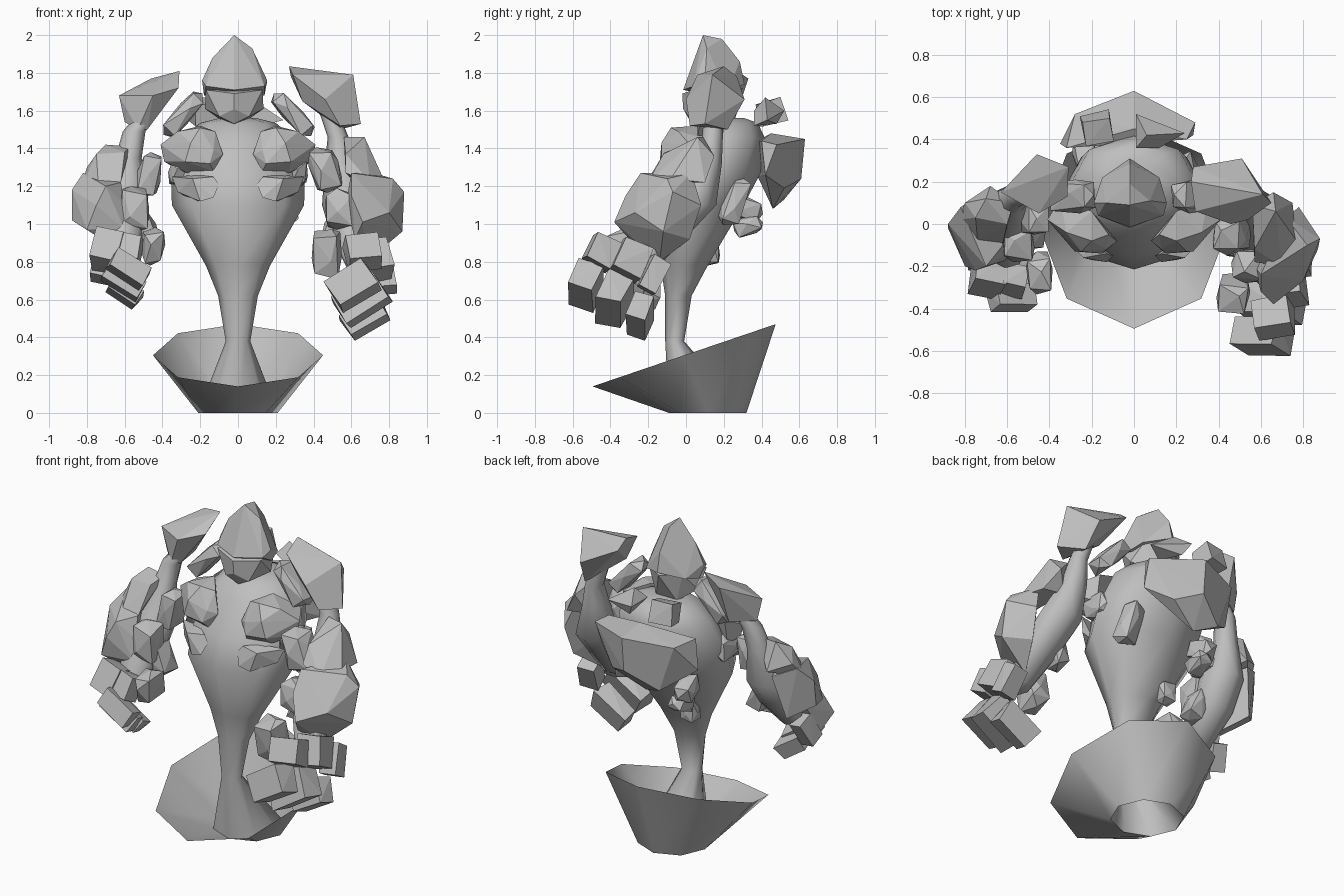
import bpy, bmesh, math, random
from mathutils import Vector, Euler

stone = bpy.data.materials.new("grey_stone")
stone.diffuse_color = (0.52, 0.52, 0.52, 1)


def finish(name, bm, smooth=False):
    me = bpy.data.meshes.new(name)
    bm.to_mesh(me)
    bm.free()
    me.materials.append(stone)
    ob = bpy.data.objects.new(name, me)
    bpy.context.collection.objects.link(ob)
    if smooth:
        bpy.ops.object.select_all(action='DESELECT')
        ob.select_set(True)
        bpy.context.view_layer.objects.active = ob
        bpy.ops.object.shade_smooth_by_angle(angle=math.radians(60))
    return ob


def hull(name, pts):
    """Faceted boulder wrapped around a few corner points."""
    bm = bmesh.new()
    for p in pts:
        bm.verts.new(p)
    res = bmesh.ops.convex_hull(bm, input=bm.verts[:])
    junk = {g for g in res["geom_interior"] + res["geom_unused"] if isinstance(g, bmesh.types.BMVert)}
    bmesh.ops.delete(bm, geom=list(junk), context='VERTS')
    bmesh.ops.dissolve_limit(bm, angle_limit=math.radians(3), verts=bm.verts[:], edges=bm.edges[:])
    bmesh.ops.recalc_face_normals(bm, faces=bm.faces[:])
    return finish(name, bm)


def rock(name, c, half, rot=(0, 0, 0), seed=1, block=False):
    """Chipped stone: jittered corners plus ridge points; block = plainer box."""
    rng = random.Random(seed)
    lo = 0.8 if block else 0.6
    unit = [Vector([s * rng.uniform(lo, 1.0 if block else 0.9) for s in (sx, sy, sz)])
            for sx in (-1, 1) for sy in (-1, 1) for sz in (-1, 1)]
    if not block:
        for axis in range(3):
            for s in (-1, 1):
                p = Vector([rng.uniform(-0.35, 0.35) for _ in range(3)])
                p[axis] = s
                unit.append(p)
    e = Euler([math.radians(a) for a in rot])
    pts = []
    for u in unit:
        v = Vector((u.x * half[0], u.y * half[1], u.z * half[2]))
        v.rotate(e)
        pts.append(v + Vector(c))
    return hull(name, pts)


def loft(name, rings, n, tilt_last=0, cap=False):
    """Skin over horizontal rings (x, y, z, rx, ry); the last one may slope."""
    bm = bmesh.new()
    loops = []
    for i, (x, y, z, rx, ry) in enumerate(rings):
        t = tilt_last if i == len(rings) - 1 else 0
        loop = []
        for k in range(n):
            a = 2 * math.pi * k / n - math.pi / 2
            dy = ry * math.sin(a)
            loop.append(bm.verts.new((x + rx * math.cos(a), y + dy, z + t * dy)))
        loops.append(loop)
    for a, b in zip(loops, loops[1:]):
        for k in range(n):
            j = (k + 1) % n
            bm.faces.new((a[k], a[j], b[j], b[k]))
    if cap:
        bm.faces.new(loops[-1])
    return finish(name, bm, True)


# Open slanted bowl and the torso rising out of it
loft("base_bowl", [(0, .115, 0, .21, .205), (0, -.01, .305, .45, .485)], 8, tilt_last=.34)
loft("torso", [(0, .115, 0, .21, .205), (0, -.06, .38, .065, .05), (0, -.04, .62, .105, .07),
               (0, -.01, .78, .17, .125), (0, .045, 1.1, .35, .26), (0, .12, 1.27, .355, .275),
               (0, .19, 1.45, .3, .23), (0, .21, 1.535, .2, .17), (0, .21, 1.56, .1, .1)], 8, cap=True)

# Head: pointed skull with a heavy brow, and a wedge-shaped jaw
hull("skull", [(-.02, .09, 2.0), (-.02, .19, 1.98), (.075, .11, 1.93), (-.135, .1, 1.88),
               (-.19, .1, 1.76), (.155, .1, 1.76), (-.02, -.015, 1.71), (-.02, .04, 1.87),
               (-.17, .04, 1.73), (.14, .04, 1.73), (-.02, .285, 1.86), (-.02, .31, 1.74),
               (-.15, .22, 1.7), (.12, .22, 1.7), (-.18, .13, 1.68), (.14, .13, 1.68)])
hull("jaw", [(-.17, .04, 1.71), (.13, .04, 1.71), (-.175, .13, 1.61), (.135, .13, 1.61),
             (-.1, .02, 1.57), (.06, .02, 1.57), (-.02, .03, 1.53), (-.02, -.015, 1.61),
             (-.02, -.02, 1.69), (-.09, .22, 1.55), (.05, .22, 1.55), (-.13, .22, 1.72),
             (.1, .22, 1.72), (-.02, .3, 1.72)])

# Chest, rib and collar stones on both sides
for s, side in ((-1, "left"), (1, "right")):
    hull(side + "_chest_plate", [(s * x, y, z) for x, y, z in (
        (.08, -.08, 1.37), (.12, -.05, 1.49), (.2, -.08, 1.51), (.32, -.04, 1.49), (.41, .02, 1.42),
        (.39, .02, 1.33), (.27, -.05, 1.27), (.13, -.1, 1.28), (.13, -.12, 1.39), (.25, -.13, 1.43),
        (.28, -.13, 1.33), (.15, -.14, 1.32), (.35, .12, 1.45), (.2, .06, 1.52), (.34, .08, 1.3))])
    hull(side + "_rib_plate", [(s * x, y, z) for x, y, z in (
        (.1, -.15, 1.21), (.13, -.18, 1.14), (.2, -.17, 1.12), (.24, -.16, 1.24), (.35, -.04, 1.25),
        (.32, -.07, 1.17), (.13, -.14, 1.25), (.25, -.05, 1.13), (.21, -.08, 1.26))])
    rock(side + "_flank_stone", (s * .32, .06, 1.27), (.05, .1, .07), (0, 0, 0), 4)
    rock(side + "_collar_stone", (s * .29, .13, 1.58), (.05, .08, .15), (0, -s * 42, 0), 6)

# Back plate, upper back stones and lower back stones
hull("back_plate", [(0, .63, 1.45), (0, .61, 1.24), (.29, .48, 1.42), (.28, .42, 1.26), (-.28, .52, 1.42),
                    (-.35, .38, 1.25), (-.05, .46, 1.08), (0, .45, 1.48), (.14, .52, 1.19), (-.18, .52, 1.13),
                    (.25, .4, 1.44), (-.32, .36, 1.43)])
rock("upper_back_stone_left", (-.17, .45, 1.59), (.075, .07, .07), (15, 0, 10), 8, True)
hull("upper_back_stone_right", [(.01, .52, 1.6), (.01, .36, 1.6), (.24, .43, 1.55), (.06, .42, 1.67),
                                (.12, .36, 1.52), (.05, .48, 1.53)])
rock("right_side_stone", (.24, .25, 1.12), (.07, .06, .14), (-20, 0, 20), 9)
rock("lower_back_stone_a", (-.23, .32, 1.08), (.06, .09, .06), (-20, 0, 10), 10)
rock("lower_back_stone_b", (-.2, .33, .99), (.06, .08, .05), (20, 0, 0), 11)
rock("waist_stone", (-.12, .13, .85), (.06, .05, .07), (0, 0, 0), 12)

# Shoulder slabs
hull("right_shoulder", [(.27, .2, 1.835), (.28, .27, 1.78), (.29, .06, 1.79), (.51, .31, 1.66),
                        (.61, .14, 1.79), (.65, .1, 1.53), (.54, .02, 1.52), (.54, .22, 1.5),
                        (.34, .1, 1.65), (.46, .0, 1.66)])
hull("left_shoulder", [(-.31, .27, 1.81), (-.46, .33, 1.77), (-.63, .15, 1.68), (-.6, .16, 1.54),
                       (-.53, .1, 1.5), (-.315, .13, 1.72), (-.45, .05, 1.68), (-.47, .25, 1.53),
                       (-.48, .12, 1.5)])

# Smooth arms
loft("right_arm", [(.46, .15, 1.65, .05, .05), (.53, .14, 1.46, .055, .055), (.54, .11, 1.32, .08, .08),
                   (.58, .02, 1.1, .135, .14), (.61, -.12, .94, .12, .13), (.65, -.24, .76, .07, .08)], 8, cap=True)
loft("left_arm", [(-.45, .17, 1.62, .05, .05), (-.55, .14, 1.49, .06, .06), (-.58, .11, 1.35, .07, .07),
                  (-.6, .04, 1.14, .125, .14), (-.61, -.06, .97, .12, .13), (-.61, -.18, .8, .07, .08)], 8, cap=True)

# Right arm stones
hull("right_upper_arm_plate", [(.56, .09, 1.46), (.67, .06, 1.46), (.77, -.08, 1.24), (.7, -.2, 1.22),
                               (.57, -.12, 1.37), (.6, .1, 1.24), (.75, .1, 1.22), (.57, -.18, 1.27),
                               (.66, .15, 1.36)])
hull("right_forearm_boulder", [(.6, -.24, 1.27), (.72, .03, 1.27), (.82, -.1, 1.24), (.88, -.07, 1.17),
                               (.87, -.12, .96), (.78, .08, 1.1), (.76, .02, .92), (.68, -.14, .8),
                               (.62, -.3, .92), (.66, -.38, 1.01), (.6, -.32, 1.15), (.8, -.27, 1.06),
                               (.57, -.2, 1.1)])
rock("right_inner_arm_stone", (.46, -.05, 1.29), (.08, .1, .125), (0, -15, 0), 21)
rock("right_inner_forearm_stone", (.54, -.2, 1.08), (.08, .08, .11), (0, 0, 0), 22)
rock("right_inner_wrist_stone", (.51, -.08, .97), (.06, .08, .1), (0, 15, 0), 23)
rock("right_thumb", (.47, -.33, .84), (.08, .09, .13), (15, 0, 0), 24)

# Left arm stones
hull("left_upper_arm_plate", [(-.57, .1, 1.41), (-.7, .12, 1.42), (-.8, .1, 1.3), (-.83, .02, 1.2),
                              (-.62, -.09, 1.22), (-.6, .0, 1.38), (-.68, .18, 1.25), (-.74, -.08, 1.22),
                              (-.75, .03, 1.37)])
hull("left_forearm_boulder", [(-.82, .08, 1.27), (-.88, 0, 1.18), (-.88, -.02, 1.02), (-.8, -.2, .97),
                              (-.7, -.2, 1.2), (-.6, -.14, 1.1), (-.7, .16, 1.22), (-.76, .1, .95),
                              (-.66, -.1, .88), (-.6, -.17, .97), (-.75, -.22, 1.1), (-.62, -.1, 1.22)])
rock("left_inner_arm_stone", (-.47, .03, 1.26), (.065, .08, .12), (0, 10, 0), 25)
rock("left_inner_forearm_stone", (-.55, -.1, 1.08), (.08, .08, .12), (0, 0, 0), 26)
rock("left_inner_wrist_stone", (-.49, -.05, .98), (.06, .07, .1), (0, -20, 0), 27)
rock("left_thumb", (-.45, -.23, .88), (.065, .1, .1), (10, 0, 0), 28)

# Fists: knuckle blocks and curled finger blocks (centre, half size)
right_fist = (("knuckle", (.66, -.44, .85), (.1, .08, .08)), ("knuckle", (.73, -.29, .81), (.08, .09, .1)),
              ("knuckle", (.77, -.17, .73), (.06, .06, .1)), ("finger", (.61, -.53, .67), (.135, .075, .09)),
              ("finger", (.65, -.38, .6), (.15, .08, .1)), ("finger", (.67, -.24, .51), (.13, .06, .08)))
left_fist = (("knuckle", (-.69, -.24, .86), (.085, .08, .1)), ("knuckle", (-.57, -.27, .86), (.06, .06, .08)),
             ("knuckle", (-.72, -.15, .78), (.05, .06, .09)), ("finger", (-.58, -.35, .76), (.12, .055, .06)),
             ("finger", (-.61, -.27, .695), (.125, .055, .055)), ("finger", (-.6, -.19, .64), (.1, .05, .05)))
for s, side, fist in ((1, "right", right_fist), (-1, "left", left_fist)):
    for i, (kind, c, h) in enumerate(fist):
        tilt = (-20, -s * 32, 0) if kind == "finger" else (-28, -s * 8, s * 10)
        rock(f"{side}_{kind}_{i % 3 + 1}", c, h, tilt, 40 + i, True)
